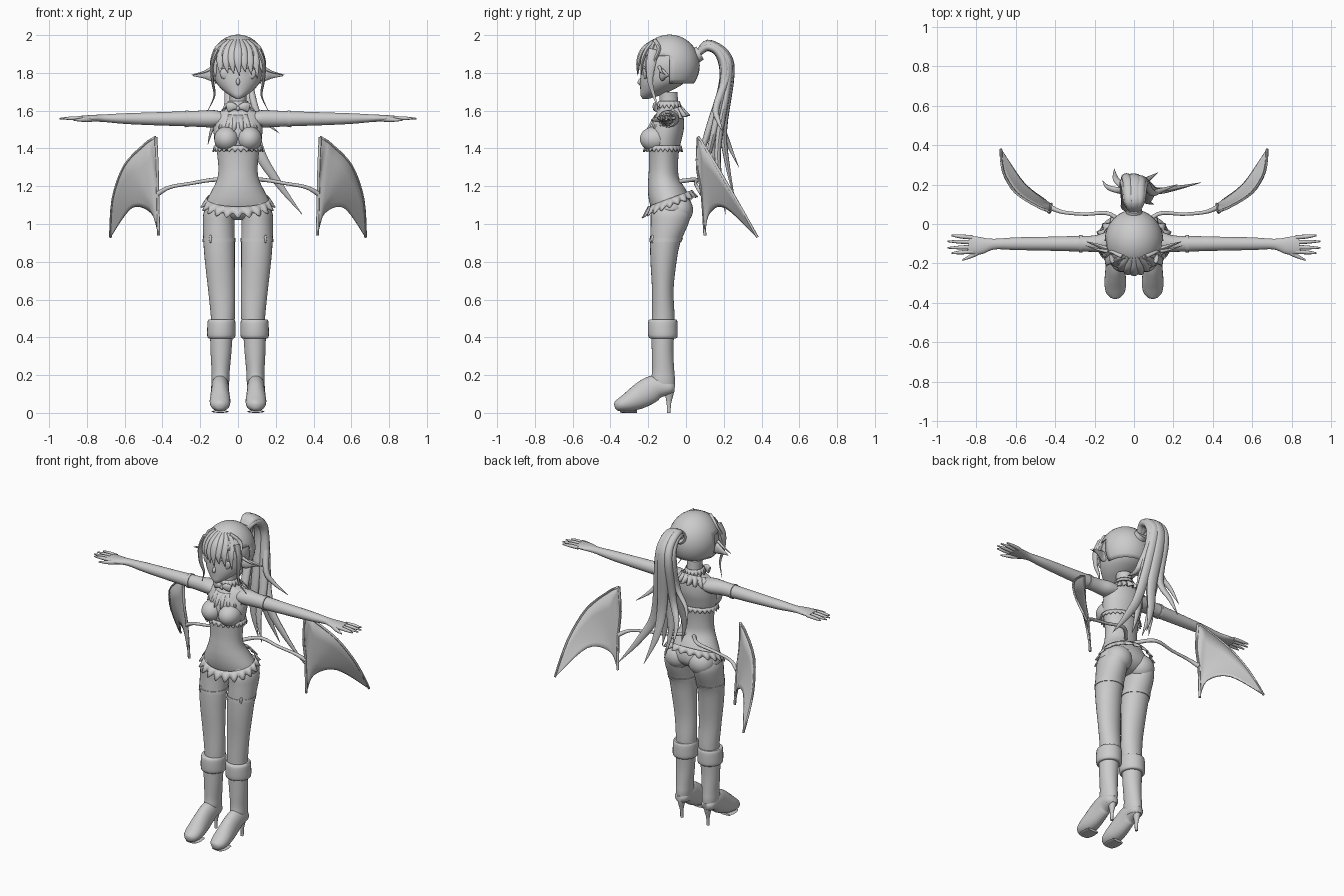
import bpy, bmesh, math
from mathutils import Vector, Matrix

X, Y, Z = Vector((1, 0, 0)), Vector((0, 1, 0)), Vector((0, 0, 1))


def smooth(pts, k=4):
    """Catmull-Rom resampling of tuples of any length."""
    out = []
    for i in range(len(pts) - 1):
        p0, p1, p2 = pts[max(i - 1, 0)], pts[i], pts[i + 1]
        p3 = pts[min(i + 2, len(pts) - 1)]
        for j in range(k):
            t = j / k
            out.append(tuple(0.5 * (2 * b + (c - a) * t + (2 * a - 5 * b + 4 * c - d) * t * t
                                    + (3 * b - a - 3 * c + d) * t ** 3)
                             for a, b, c, d in zip(p0, p1, p2, p3)))
    return out + [tuple(pts[-1])]


def finish(name, bm, mirror=False, thick=0):
    bmesh.ops.recalc_face_normals(bm, faces=bm.faces)
    me = bpy.data.meshes.new(name)
    bm.to_mesh(me)
    bm.free()
    ob = bpy.data.objects.new(name, me)
    bpy.context.collection.objects.link(ob)
    if thick:
        m = ob.modifiers.new("thickness", 'SOLIDIFY')
        m.thickness, m.offset = thick, 0
    if mirror:
        ob.modifiers.new("mirror", 'MIRROR').use_mirror_merge = False
    return ob


def grid(name, rows, closed=True, caps=True, mirror=False, thick=0):
    bm = bmesh.new()
    vs = [[bm.verts.new(p) for p in r] for r in rows]
    n = len(rows[0])
    for a, b in zip(vs, vs[1:]):
        for i in range(n if closed else n - 1):
            j = (i + 1) % n
            bm.faces.new((a[i], a[j], b[j], b[i]))
    if closed and caps:
        bm.faces.new(vs[0])
        bm.faces.new(vs[-1])
    return finish(name, bm, mirror, thick)


def ring(c, u, v, n):
    return [c + u * math.cos(2 * math.pi * i / n) + v * math.sin(2 * math.pi * i / n) for i in range(n)]


def stack(name, secs, n=28, mirror=False, k=4):
    """Horizontal ellipses: (z, centre x, half width, front y, back y)."""
    rows = [ring(Vector((cx, (f + b) / 2, z)), X * max(w, .003), Y * ((b - f) / 2), n)
            for z, cx, w, f, b in smooth(secs, k)]
    return grid(name, rows, mirror=mirror)


def tube(name, pts, ref=X, n=12, mirror=False, k=5):
    """Swept ellipse: (x, y, z, radius along ref, radius across)."""
    s = smooth(pts, k)
    rows = []
    for i, p in enumerate(s):
        t = (Vector(s[min(i + 1, len(s) - 1)][:3]) - Vector(s[max(i - 1, 0)][:3])).normalized()
        side = t.cross(ref).normalized()
        rows.append(ring(Vector(p[:3]), side.cross(t) * max(p[3], .001), side * max(p[4], .001), n))
    return grid(name, rows, mirror=mirror)


def ball(name, c, r, mirror=False, keep=None):
    bm = bmesh.new()
    bmesh.ops.create_uvsphere(bm, u_segments=32, v_segments=20, radius=1,
                              matrix=Matrix.Translation(c) @ Matrix.Diagonal((*r, 1)))
    if keep:
        bmesh.ops.delete(bm, geom=[v for v in bm.verts if not keep(v.co)], context='VERTS')
    return finish(name, bm, mirror, .006 if keep else 0)


def frill(name, c, rx, ry, h, flare, waves, slope=0):
    rows = []
    for s in (0, .5, 1):
        row = []
        for i in range(waves * 6):
            a = 2 * math.pi * i / (waves * 6)
            f = flare * s * (1 + .6 * math.cos(waves * a))
            y = (ry + f) * math.sin(a)
            row.append(Vector((c[0] + (rx + f) * math.cos(a), c[1] + y,
                               c[2] - h * s + slope * y - .008 * s * math.cos(waves * a))))
        rows.append(row)
    return grid(name, rows, caps=False, thick=.006)


# Torso with neck
stack("torso", [(1.70, 0, .045, -.14, -.045), (1.63, 0, .046, -.14, -.04), (1.605, 0, .07, -.148, -.025),
                (1.59, 0, .11, -.155, -.02), (1.56, 0, .128, -.172, -.012), (1.5, 0, .13, -.198, -.012),
                (1.44, 0, .124, -.205, -.025), (1.38, 0, .112, -.197, -.038), (1.3, 0, .104, -.196, -.042),
                (1.24, 0, .11, -.2, -.035), (1.18, 0, .137, -.202, 0), (1.12, 0, .168, -.195, .025),
                (1.07, 0, .178, -.178, .022), (1.035, 0, .12, -.15, -.01), (1.02, 0, .04, -.12, -.05)], 36)
ball("bust", (.06, -.165, 1.45), (.066, .079, .066), True)
ball("buttock", (.085, -.04, 1.075), (.083, .077, .08), True)
frill("bra_band", (0, -.122, 1.415), .124, .095, .025, .006, 26)
frill("hip_frill", (0, -.085, 1.135), .165, .115, .04, .02, 20, .38)
frill("collar_frill", (0, -.09, 1.65), .05, .053, .03, .01, 16)
frill("chest_lace", (0, -.095, 1.6), .085, .07, .06, .03, 18, .35)

# Bow at the throat
tube("bow_loop", [(0, -.16, 1.612, .008, .008), (.03, -.165, 1.622, .012, .022), (.058, -.158, 1.615, .008, .025)],
     Y, mirror=True)
ball("bow_knot", (0, -.162, 1.612), (.012, .014, .014))

# Arms, sleeves and hands
tube("arm", [(.07, -.09, 1.556, .055, .035), (.13, -.094, 1.557, .055, .046), (.2, -.1, 1.557, .042, .043),
             (.3, -.1, 1.557, .039, .039), (.45, -.1, 1.557, .035, .034), (.6, -.1, 1.558, .032, .028),
             (.71, -.102, 1.56, .027, .02), (.78, -.11, 1.56, .044, .017), (.84, -.105, 1.56, .046, .012)],
     Y, 20, True)
tube("sleeve_edge", [(.262, -.1, 1.557, .044, .044), (.278, -.1, 1.557, .045, .045)], Y, 20, True, 1)
for i, (y0, y1, x1) in enumerate([(-.068, -.058, .925), (-.092, -.088, .945), (-.117, -.121, .945), (-.14, -.148, .925)]):
    tube("finger_%d" % i, [(.82, y0, 1.56, .011, .011), (.88, (y0 + y1) / 2, 1.56, .01, .01),
                           (x1, y1, 1.558, .004, .004)], Y, 10, True)
tube("thumb", [(.75, -.12, 1.558, .015, .013), (.81, -.155, 1.553, .013, .012), (.87, -.183, 1.55, .004, .004)],
     Z, 10, True)

# Legs, stockings and boots
stack("leg", [(1.12, .095, .06, -.165, .0), (1.06, .1, .082, -.185, .025), (1.0, .102, .084, -.187, .012),
              (.9, .1, .083, -.19, -.03), (.8, .096, .079, -.188, -.05), (.65, .087, .071, -.18, -.066),
              (.5, .08, .063, -.18, -.06), (.42, .085, .058, -.18, -.064)], mirror=True)
stack("stocking_top", [(.925, .1005, .086, -.193, -.016), (.905, .1, .087, -.194, -.024)], mirror=True, k=1)
ball("garter_clip", (.145, -.175, .92), (.008, .012, .022), True)
stack("boot_cuff", [(.495, .087, .06, -.18, -.06), (.49, .0875, .072, -.198, -.047), (.445, .088, .075, -.202, -.044),
                    (.4, .0885, .073, -.198, -.046), (.395, .089, .055, -.18, -.065)], mirror=True, k=3)
stack("boot_shaft", [(.42, .088, .06, -.183, -.063), (.32, .09, .055, -.181, -.067), (.22, .092, .048, -.18, -.062),
                     (.17, .093, .047, -.185, -.058), (.11, .094, .04, -.17, -.062)], mirror=True)
foot = [(-.06, .11, .15, .02), (-.085, .095, .17, .042), (-.15, .075, .2, .047), (-.2, .045, .185, .048),
        (-.25, .02, .15, .052), (-.3, .007, .112, .055), (-.345, .007, .08, .048), (-.37, .012, .062, .028),
        (-.378, .025, .045, .008)]
tube("boot_foot", [(.095, y, (a + b) / 2, w, (b - a) / 2) for y, a, b, w in foot], X, 24, True, 4)
tube("toe_sole", [(.095, -.26, .007, .04, .007), (.095, -.31, .007, .046, .007), (.095, -.35, .008, .035, .007)],
     X, 16, True)
stack("boot_heel", [(.14, .094, .032, -.12, -.06), (.1, .094, .021, -.112, -.065), (.05, .094, .01, -.103, -.078),
                    (0, .094, .009, -.1, -.082)], 14, True)

# Head, face and ears
stack("head", [(1.663, 0, .012, -.23, -.195), (1.68, 0, .042, -.24, -.14), (1.71, 0, .083, -.242, -.07),
               (1.75, 0, .116, -.243, -.005), (1.8, 0, .131, -.24, .03), (1.86, 0, .135, -.236, .05),
               (1.93, 0, .108, -.2, .03), (1.985, 0, .045, -.13, -.03)], 36)
tube("nose", [(0, -.233, 1.775, .007, .004), (0, -.247, 1.75, .01, .01), (0, -.236, 1.735, .004, .004)], X)
ball("eye", (.063, -.214, 1.797), (.032, .012, .032), True)
tube("eyelid", [(.03, -.237, 1.815, .003, .003), (.06, -.232, 1.833, .006, .006), (.1, -.2, 1.815, .003, .003)],
     Y, 8, True)
tube("ear", [(.11, -.12, 1.79, .02, .03), (.14, -.125, 1.79, .015, .034), (.18, -.11, 1.79, .009, .02),
             (.24, -.09, 1.785, .002, .002)], Y, 12, True)

# Hair cap, fringe and side locks
ball("hair_cap", (0, -.087, 1.84), (.146, .157, .16),
     keep=lambda p: p.z > 1.73 and (p.y > -.11 or p.z > 1.885))
for i in range(9):
    s = (i - 4) / 4
    x, tip = .115 * s, (1.8, 1.785, 1.81)[i % 3] - .02 * abs(s)
    y = -.252 + .085 * s * s
    tube("fringe_%d" % i, [(x * .5, -.165, 1.972, .012, .01), (x * .9, y + .025, 1.925, .022, .012),
                           (x * 1.08, y - .002, 1.86, .02, .009), (x * 1.1 + .008, y - .004, tip, .001, .001)])
tube("side_lock", [(.11, -.17, 1.92, .015, .03), (.137, -.185, 1.85, .01, .026), (.135, -.19, 1.76, .008, .016),
                   (.125, -.17, 1.68, .005, .008), (.16, -.14, 1.6, .001, .001)], X, 10, True)
tube("ear_wisp", [(.13, -.14, 1.83, .01, .01), (.18, -.13, 1.805, .006, .006), (.245, -.11, 1.79, .001, .001)],
     Y, 8, True)

# Ponytail: a tie, then strands that share an arch and spread to their tips
tube("hair_tie", [(0, .04, 1.885, .042, .042), (0, .075, 1.905, .04, .04)], X, 18)
strands = [(-.035, .21, (-.04, .12, 1.5), (-.01, .06, 1.22), .026), (.035, .205, (.075, .15, 1.5), (.1, .1, 1.18), .028),
           (0, .235, (.03, .2, 1.5), (.12, .26, 1.12), .034), (.025, .225, (.1, .17, 1.42), (.34, .21, 1.05), .03),
           (-.03, .235, (-.04, .19, 1.55), (-.1, .28, 1.3), .024), (.04, .215, (.09, .16, 1.62), (.22, .2, 1.48), .018),
           (-.04, .2, (-.06, .17, 1.62), (-.16, .22, 1.42), .016), (.01, .2, (.01, .16, 1.5), (.03, .17, 1.16), .028)]
for i, (x, y, mid, tip, w) in enumerate(strands):
    t = .5
    low = [mid[j] * (1 - t) + tip[j] * t for j in range(3)]
    tube("ponytail_%d" % i, [(x * .3, .06, 1.895, w * .6, .014), (x * .8, .115, 1.935 + (y - .2) * .6, w, .02),
                             (x, y - .025, 1.9, w * 1.1, .022), (x * 1.3, y, 1.79, w * 1.1, .022),
                             (*mid, w, .018), (low[0] - .02, low[1] - .01, low[2], w * .7, .012),
                             (*tip, .001, .001)])

# Bat wings with supporting arm, leading bone and scalloped membrane
lead = smooth([(.435, .065, 1.46), (.45, .072, 1.452), (.47, .08, 1.44), (.5, .095, 1.415), (.6, .16, 1.31),
               (.663, .265, 1.13), (.675, .378, .93)], 6)
trail = smooth([(.435, .065, 1.46), (.428, .06, 1.3), (.425, .085, 1.16), (.42, .1, .94)], 6) \
    + smooth([(.42, .1, .94), (.455, .125, 1.055), (.56, .21, 1.085), (.675, .378, .93)], 6)[1:]
rows = [[Vector(a).lerp(Vector(b), s / 5) for a, b in zip(lead, trail)] for s in range(6)]
grid("wing_membrane", rows, closed=False, mirror=True, thick=.008)
tube("wing_leading_bone", [(*p, .007, .007) for p in lead[::3]], Y, 8, True, 2)
tube("wing_inner_bone", [(*p, .008, .008) for p in trail[:19:3]], Y, 8, True, 2)
tube("wing_arm", [(.03, -.04, 1.225, .012, .012), (.12, .05, 1.235, .011, .011), (.25, .05, 1.215, .009, .009),
                  (.36, .06, 1.195, .01, .01), (.425, .085, 1.16, .014, .014)], Z, 10, True)

# Smooth shading
for ob in bpy.data.objects:
    ob.select_set(True)
    bpy.context.view_layer.objects.active = ob
bpy.ops.object.shade_smooth_by_angle(angle=math.radians(45))
